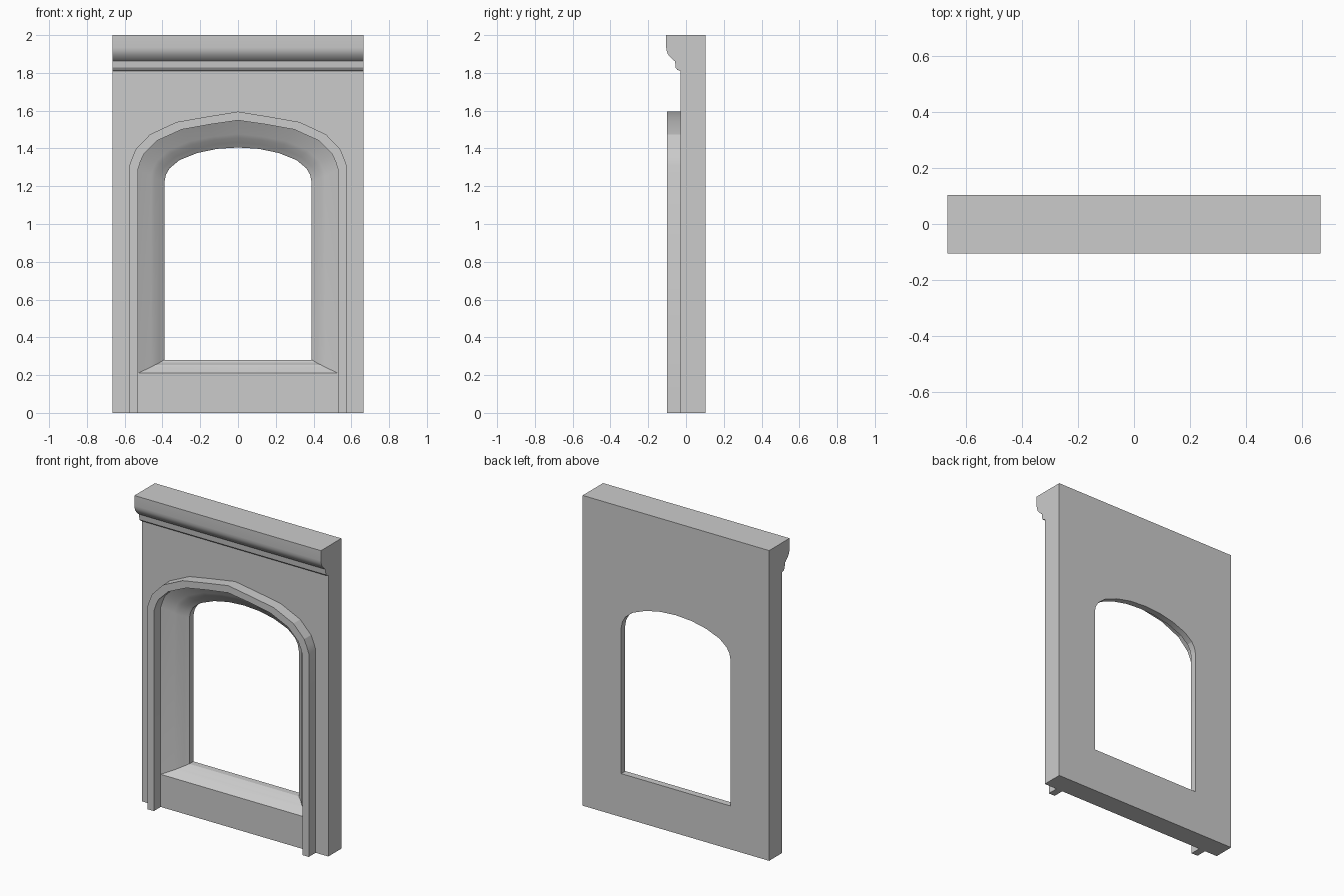
import bpy, bmesh, math

if "Cube" in bpy.data.objects:
    bpy.data.objects.remove(bpy.data.objects["Cube"])

HALF_W, FRONT, BACK, TOP = 0.665, -0.03, 0.103, 2.0

# Right half of the arch, springing to apex: outermost and innermost outlines
OUTER = [(0.575, 1.31), (0.560, 1.352), (0.542, 1.395), (0.465, 1.475),
         (0.325, 1.54), (0.165, 1.568), (0, 1.595)]
INNER = [(0.39, 1.22), (0.382, 1.26), (0.362, 1.295), (0.31, 1.338),
         (0.215, 1.376), (0.11, 1.398), (0, 1.405)]


def arch(x):
    """Arch outline whose straight jamb stands at x."""
    t = (0.575 - x) / (0.575 - 0.39)
    return [(a[0] + (b[0] - a[0]) * t, a[1] + (b[1] - a[1]) * t)
            for a, b in zip(OUTER, INNER)]


def half_outline(x, base):
    return [(x, base)] + arch(x)


def finish(bm, name, mirror=True):
    bmesh.ops.remove_doubles(bm, verts=bm.verts, dist=1e-5)
    bmesh.ops.recalc_face_normals(bm, faces=bm.faces)
    mesh = bpy.data.meshes.new(name)
    bm.to_mesh(mesh)
    bm.free()
    obj = bpy.data.objects.new(name, mesh)
    bpy.context.collection.objects.link(obj)
    bpy.ops.object.select_all(action='DESELECT')
    obj.select_set(True)
    bpy.context.view_layer.objects.active = obj
    bpy.ops.object.shade_smooth_by_angle(angle=math.radians(20))
    if mirror:
        mod = obj.modifiers.new("mirror", 'MIRROR')
        mod.use_axis[0] = True
        mod.use_clip = True
    return obj


def loft(bm, rings, closed=False):
    n = len(rings[0])
    pairs = list(zip(rings, rings[1:]))
    if closed:
        pairs.append((rings[-1], rings[0]))
    for a, b in pairs:
        for i in range(n - 1):
            bm.faces.new((a[i], a[i + 1], b[i + 1], b[i]))


# Wall with moulded window opening: (jamb x, depth y, sill z) for each step
steps = [(0.53, FRONT, 0.21), (0.46, 0.01, 0.243), (0.44, 0.02, 0.254),
         (0.415, 0.045, 0.266), (0.398, 0.055, 0.277), (0.39, 0.062, 0.28),
         (0.39, BACK, 0.28)]
bm = bmesh.new()
rings = []
for x, y, sill in steps:
    pts = [(0, sill)] + half_outline(x, sill)
    rings.append([bm.verts.new((px, y, pz)) for px, pz in pts])
loft(bm, rings)
border = [(0, TOP), (HALF_W, TOP), (HALF_W, 0), (0, 0)]
edges = []
for ring, y in ((rings[0], FRONT), (rings[-1], BACK)):
    edge = [bm.verts.new((x, y, z)) for x, z in border]
    bm.faces.new(ring + edge)
    edges.append(edge)
loft(bm, edges)
finish(bm, "wall")

# Square raised band around the opening, running down to the floor
bm = bmesh.new()
rings = []
for x, y in ((0.575, FRONT), (0.575, -0.1), (0.53, -0.1), (0.53, FRONT)):
    rings.append([bm.verts.new((px, y, pz)) for px, pz in half_outline(x, 0)])
loft(bm, rings, closed=True)
bm.faces.new([r[0] for r in rings])
finish(bm, "arch_band")

# Cornice along the top
profile = [(FRONT, 1.81), (-0.046, 1.816), (-0.055, 1.828), (-0.058, 1.862),
           (-0.066, 1.866), (-0.082, 1.882), (-0.096, 1.899),
           (-0.103, 1.918), (-0.105, 1.935), (-0.105, TOP), (FRONT, TOP)]
bm = bmesh.new()
ends = [[bm.verts.new((x, y, z)) for y, z in profile] for x in (-HALF_W, HALF_W)]
loft(bm, ends)
for end in ends:
    bm.faces.new(end)
finish(bm, "cornice", mirror=False)
